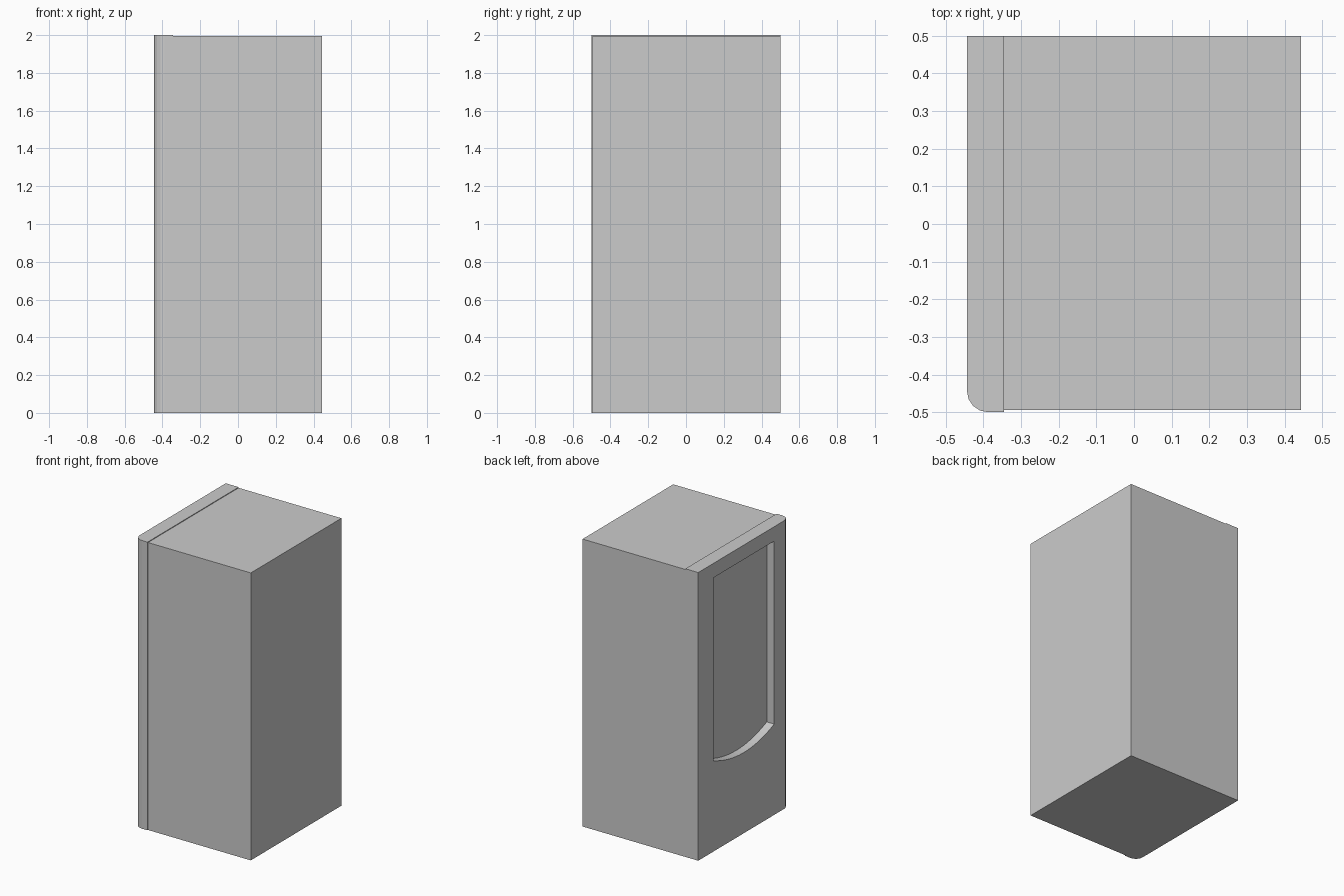
import bpy, bmesh, math
from mathutils import Vector

if "Cube" in bpy.data.objects:
    bpy.data.objects.remove(bpy.data.objects["Cube"])


def prism(name, points, offset):
    """Extrude a closed outline of 3D points along an offset vector."""
    bm = bmesh.new()
    face = bm.faces.new([bm.verts.new(p) for p in points])
    ext = bmesh.ops.extrude_face_region(bm, geom=[face])
    verts = [v for v in ext["geom"] if isinstance(v, bmesh.types.BMVert)]
    bmesh.ops.translate(bm, verts=verts, vec=Vector(offset))
    bmesh.ops.recalc_face_normals(bm, faces=bm.faces)
    mesh = bpy.data.meshes.new(name)
    bm.to_mesh(mesh)
    bm.free()
    obj = bpy.data.objects.new(name, mesh)
    bpy.context.collection.objects.link(obj)
    return obj


LEFT, SEAM, RIGHT = -0.444, -0.345, 0.444

# Cabinet body, slightly lower and shallower than the door panel
prism("cabinet_body",
      [(SEAM, -0.494, 0), (RIGHT, -0.494, 0), (RIGHT, 0.5, 0), (SEAM, 0.5, 0)],
      (0, 0, 1.995))

# Door panel with one rounded vertical corner
r, steps = 0.056, 4
corner = []
for i in range(steps + 1):
    a = math.pi + i / steps * math.pi / 2
    corner.append((LEFT + r + r * math.cos(a), -0.5 + r + r * math.sin(a), 0))
door = prism("door_panel",
             corner + [(SEAM, -0.5, 0), (SEAM, 0.5, 0), (LEFT, 0.5, 0)],
             (0, 0, 2))

# Window recess with a sagging curved lower edge
half, top, low, sag, depth, n = 0.333, 1.9, 0.63, 0.07, 0.057, 16
x0 = LEFT - 0.05
outline = [(x0, half, top), (x0, -half, top)]
for i in range(n + 1):
    t = -1 + 2 * i / n
    outline.append((x0, half * t, low - sag * (1 - t * t)))
cutter = prism("window_cutter", outline, (0.05 + depth, 0, 0))
cutter.hide_render = True

mod = door.modifiers.new("window_recess", 'BOOLEAN')
mod.operation = 'DIFFERENCE'
mod.solver = 'EXACT'
mod.object = cutter
bpy.context.view_layer.objects.active = door
bpy.ops.object.modifier_apply(modifier=mod.name)
bpy.data.objects.remove(cutter)
